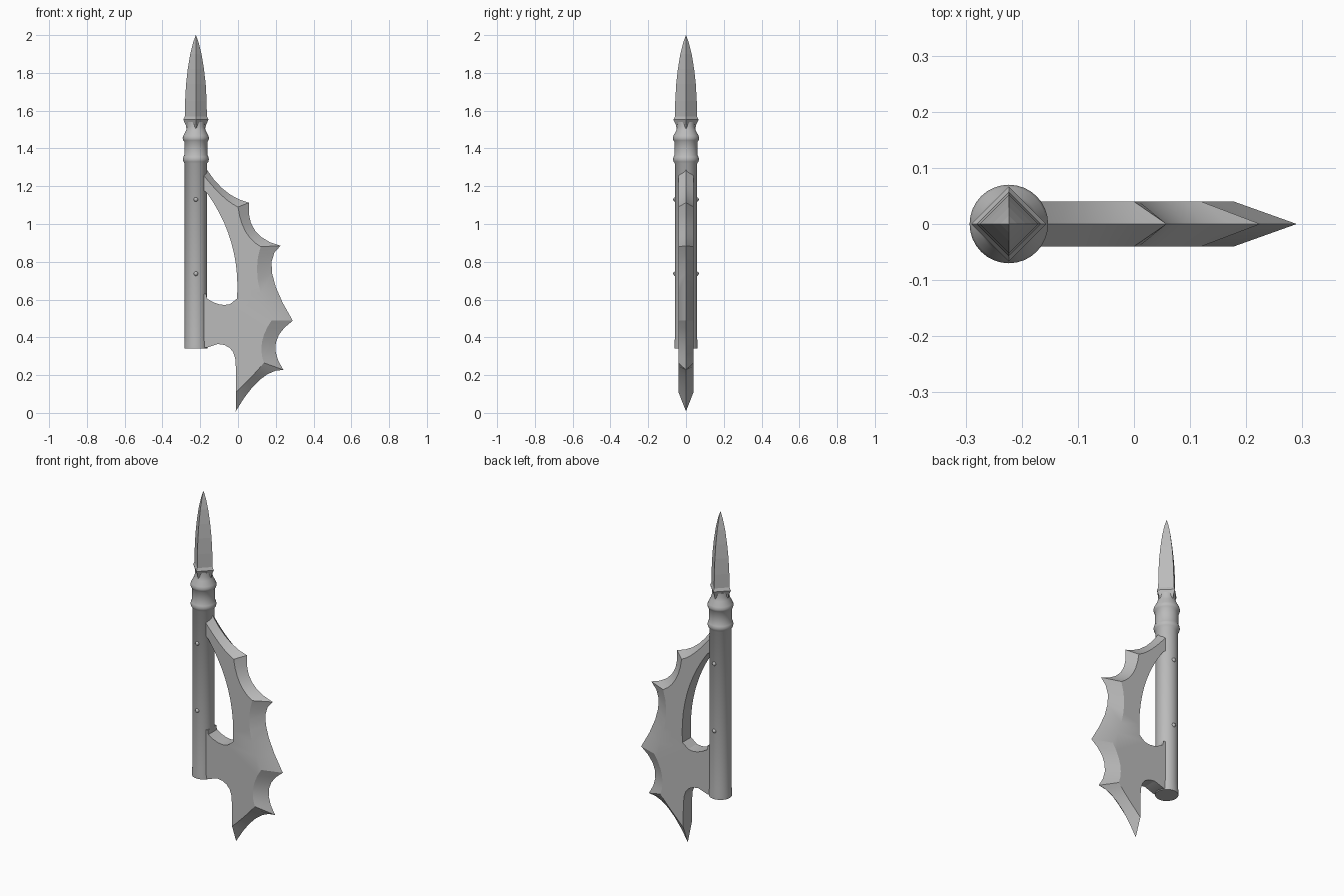
import bpy, bmesh, math
from mathutils import Vector

cube = bpy.data.objects.get("Cube")
if cube:
    bpy.data.objects.remove(cube, do_unlink=True)

AXIS_X = -0.223   # centre line of the shaft
HALF = 0.04       # half thickness of the blade

steel = bpy.data.materials.new("grey_steel")
steel.use_nodes = True
GREY = (0.5, 0.5, 0.5, 1)
steel.diffuse_color = GREY
steel.node_tree.nodes["Principled BSDF"].inputs["Base Color"].default_value = GREY


def finish(name, bm, angle=None):
    bmesh.ops.recalc_face_normals(bm, faces=bm.faces)
    mesh = bpy.data.meshes.new(name)
    bm.to_mesh(mesh)
    bm.free()
    mesh.materials.append(steel)
    obj = bpy.data.objects.new(name, mesh)
    bpy.context.collection.objects.link(obj)
    if angle:
        bpy.ops.object.select_all(action='DESELECT')
        obj.select_set(True)
        bpy.context.view_layer.objects.active = obj
        bpy.ops.object.shade_smooth_by_angle(angle=math.radians(angle))
    return obj


def lathe(name, profile, sides, angle=None):
    """Stack rings of (radius, height) around the shaft axis and cap the ends."""
    bm = bmesh.new()
    rings = []
    for r, z in profile:
        rings.append([bm.verts.new((AXIS_X + r * math.cos(math.tau * i / sides),
                                    r * math.sin(math.tau * i / sides), z))
                      for i in range(sides)])
    for a, b in zip(rings, rings[1:]):
        for i in range(sides):
            j = (i + 1) % sides
            bm.faces.new((a[i], a[j], b[j], b[i]))
    bm.faces.new(rings[0])
    bm.faces.new(rings[-1])
    bmesh.ops.remove_doubles(bm, verts=bm.verts, dist=1e-5)
    return finish(name, bm, angle)


# Round shaft with two raised rings and a pinched neck
lathe("shaft", [(0.061, 0.34), (0.061, 0.36), (0.059, 0.4), (0.059, 1.32), (0.066, 1.33),
                (0.069, 1.343), (0.066, 1.356), (0.061, 1.365), (0.061, 1.435),
                (0.067, 1.443), (0.07, 1.455), (0.066, 1.468), (0.052, 1.495),
                (0.046, 1.515), (0.046, 1.54)], 32, 40)

# Four-edged spear point
lathe("spear_point", [(0.046, 1.49), (0.054, 1.525), (0.067, 1.553), (0.058, 1.57),
                      (0.057, 1.65), (0.052, 1.74), (0.043, 1.82), (0.03, 1.9),
                      (0.015, 1.96), (0.0005, 2.0)], 4)

# Small studs on the front and back of the shaft
for z in (0.737, 1.13):
    for side, label in ((-1, "front"), (1, "back")):
        bm = bmesh.new()
        bmesh.ops.create_uvsphere(bm, u_segments=12, v_segments=8, radius=0.012)
        bmesh.ops.translate(bm, verts=bm.verts, vec=(AXIS_X, side * 0.056, z))
        finish(f"{label}_stud", bm, 60)


def curve(a, c, b, steps=6):
    """Points from a to b, bowed so that the middle passes through c."""
    a, c, b = Vector(a), Vector(c), Vector(b)
    c = 2 * c - (a + b) / 2
    return [a * (1 - t) ** 2 + c * 2 * t * (1 - t) + b * t * t
            for t in (i / steps for i in range(steps))]


# Scalloped cutting edge: point, then middle of the hollow that follows it
edge = [((-0.2, 1.35), (-0.085, 1.19)), ((0.058, 1.113), (0.09, 0.965)),
        ((0.225, 0.885), (0.18, 0.74)), ((0.29, 0.488), (0.2, 0.37)),
        ((0.24, 0.228), (0.115, 0.175)), ((-0.012, 0.008), None)]
# Matching line where the bevel meets the flat of the blade
ridge = [((-0.2, 1.28), (-0.09, 1.155)), ((0.0, 1.09), (0.04, 0.96)),
         ((0.12, 0.88), (0.105, 0.7)), ((0.178, 0.49), (0.127, 0.375)),
         ((0.137, 0.265), (0.075, 0.195)), ((-0.01, 0.11), None)]
# Straight-walled inner outline, from the lower tip back up to the shaft
inner = ([Vector((-0.01, 0.2))] + curve((-0.012, 0.25), (-0.045, 0.345), (-0.15, 0.362))
         + [Vector(p) for p in ((-0.165, 0.345), (-0.21, 0.345), (-0.21, 0.63), (-0.168, 0.63))]
         + curve((-0.164, 0.605), (-0.085, 0.572), (-0.015, 0.588), 5)
         + curve((-0.005, 0.605), (-0.035, 0.9), (-0.165, 1.165), 10)
         + [Vector((-0.165, 1.165)), Vector((-0.21, 1.2))])


def trace(nodes):
    pts = []
    for (a, mid), (b, _) in zip(nodes, nodes[1:]):
        pts += curve(a, mid, b)
    return pts + [Vector(nodes[-1][0])]


bm = bmesh.new()
rim = [bm.verts.new((p.x, 0, p.y)) for p in trace(edge)]
sides = []
for y in (-HALF, HALF):
    shoulder = [bm.verts.new((p.x, y, p.y)) for p in trace(ridge)]
    wall = [bm.verts.new((p.x, y, p.y)) for p in inner]
    sides.append((shoulder, wall))
    for i in range(len(rim) - 1):
        bm.faces.new((rim[i], rim[i + 1], shoulder[i + 1], shoulder[i]))
    bm.faces.new(shoulder + wall)
(s0, w0), (s1, w1) = sides
back0, back1 = [s0[-1]] + w0 + [s0[0]], [s1[-1]] + w1 + [s1[0]]
for i in range(len(back0) - 1):
    bm.faces.new((back0[i], back0[i + 1], back1[i + 1], back1[i]))
bm.faces.new((rim[-1], s0[-1], s1[-1]))
bm.faces.new((rim[0], s0[0], s1[0]))
bmesh.ops.recalc_face_normals(bm, faces=bm.faces)
bmesh.ops.triangulate(bm, faces=[f for f in bm.faces if len(f.verts) > 4])
finish("winged_blade", bm, 25)
